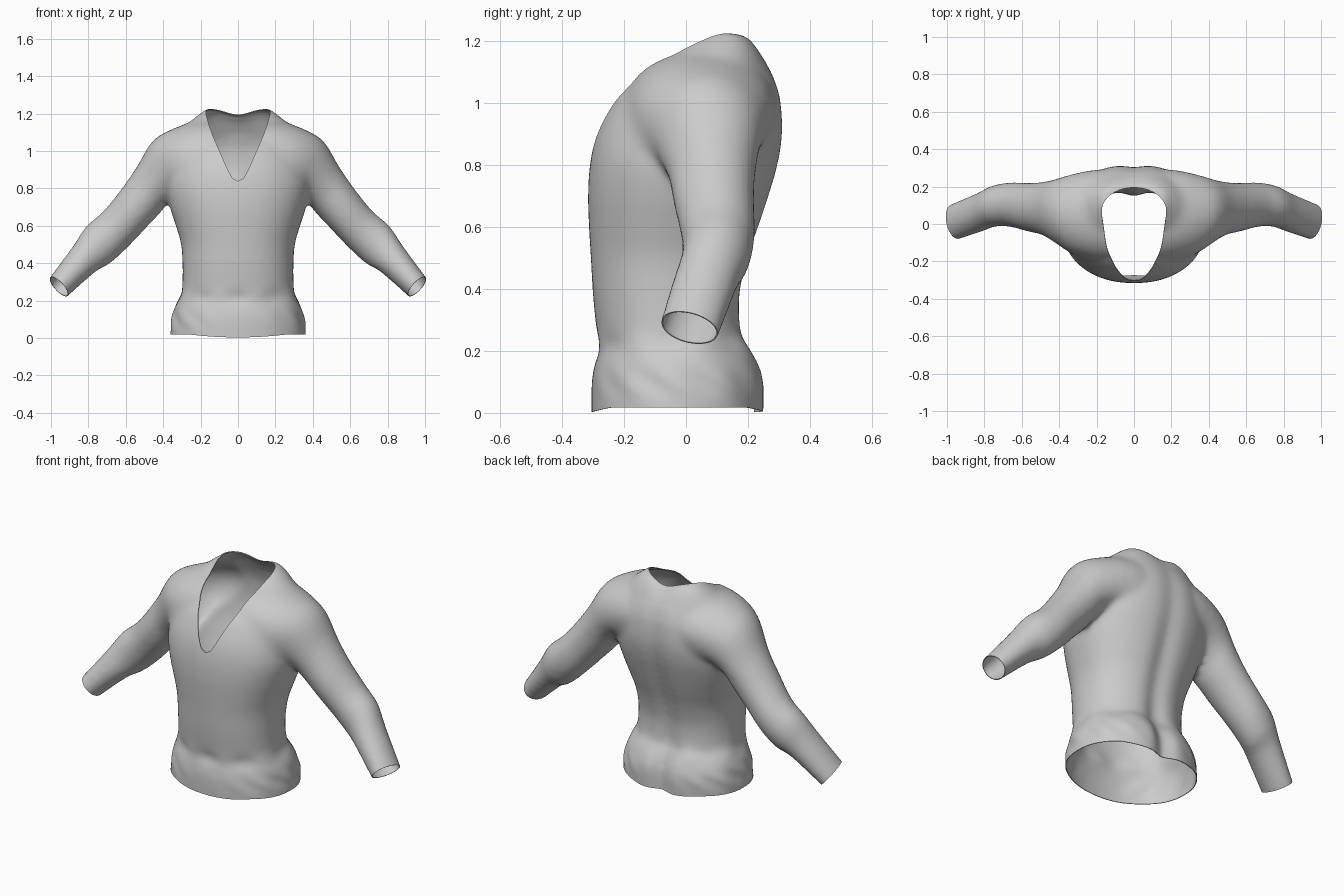
import bpy, bmesh, math
from mathutils import Vector

if "Cube" in bpy.data.objects:
    bpy.data.objects.remove(bpy.data.objects["Cube"])

grey = bpy.data.materials.new("light grey cloth")
grey.diffuse_color = (0.6, 0.6, 0.6, 1)
grey.use_nodes = True
grey.node_tree.nodes["Principled BSDF"].inputs["Base Color"].default_value = grey.diffuse_color


def make_object(name, bm):
    bmesh.ops.recalc_face_normals(bm, faces=bm.faces)
    me = bpy.data.meshes.new(name)
    bm.to_mesh(me)
    bm.free()
    ob = bpy.data.objects.new(name, me)
    bpy.context.collection.objects.link(ob)
    return ob


def loft(bm, rings):
    """Skin a list of point rings and cap both ends."""
    vs = [[bm.verts.new(p) for p in r] for r in rings]
    n = len(vs[0])
    for a, b in zip(vs, vs[1:]):
        for i in range(n):
            j = (i + 1) % n
            bm.faces.new((a[i], a[j], b[j], b[i]))
    bm.faces.new(vs[0][::-1])
    bm.faces.new(vs[-1])


def refine(rows, steps=4):
    """Catmull-Rom interpolation between section rows."""
    out = []
    for i in range(len(rows) - 1):
        p0, p1, p2, p3 = (rows[min(max(k, 0), len(rows) - 1)] for k in range(i - 1, i + 3))
        for s in range(steps):
            t = s / steps
            out.append([b + .5 * t * (c - a + t * (2 * a - 5 * b + 4 * c - d + t * (3 * (b - c) + d - a)))
                        for a, b, c, d in zip(p0, p1, p2, p3)])
    return out + [rows[-1]]


def prism(name, outline, axis, lo, hi):
    """Extrude a 2D outline along y (axis 1) or z (axis 2)."""
    bm = bmesh.new()
    loft(bm, [[(u, t, v) if axis == 1 else (u, v, t) for u, v in outline] for t in (lo, hi)])
    return make_object(name, bm)


def apply(ob, kind, **props):
    m = ob.modifiers.new(kind, kind)
    for k, v in props.items():
        setattr(m, k, v)
    bpy.context.view_layer.objects.active = ob
    bpy.ops.object.modifier_apply(modifier=m.name)


def spow(v, e):
    return math.copysign(abs(v) ** e, v)


# torso: height, half width, front y, back y, depth of the back groove
TORSO = [
    (-0.08, .362, -.303, .256, .035), (0.02, .362, -.305, .26, .04), (0.10, .352, -.304, .26, .045),
    (0.16, .34, -.294, .243, .045), (0.21, .318, -.28, .217, .045), (0.26, .30, -.288, .188, .035),
    (0.38, .296, -.30, .182, .025), (0.50, .304, -.307, .208, .025), (0.60, .332, -.313, .242, .025),
    (0.70, .364, -.316, .274, .022), (0.80, .385, -.31, .302, .018), (0.90, .38, -.288, .317, .015),
    (1.00, .35, -.24, .312, .012), (1.06, .325, -.19, .297, .01), (1.11, .295, -.135, .274, .005),
    (1.16, .255, -.06, .25, 0), (1.20, .205, .0, .228, 0), (1.228, .165, .04, .205, 0)]
bm = bmesh.new()
rings = []
N = 72
for z, w, f, b, g in refine(TORSO):
    ring = []
    for i in range(N):
        a = 2 * math.pi * i / N
        x = w * spow(math.cos(a), 0.9)
        y = (f + b) / 2 + (b - f) / 2 * spow(math.sin(a), 0.9)
        if math.sin(a) > 0:
            y -= g * math.exp(-(x / 0.055) ** 2)
        ring.append((x, y, z))
    rings.append(ring)
loft(bm, rings)

# sleeves: lower (x, z), upper (x, z), front y, back y
SLEEVE = [
    (.08, .80, .12, 1.17, -.20, .29), (.20, .79, .25, 1.155, -.19, .29),
    (.31, .77, .36, 1.115, -.16, .268), (.37, .725, .46, 1.055, -.105, .243),
    (.42, .665, .545, .91, -.06, .225), (.50, .58, .628, .79, -.04, .22),
    (.60, .475, .722, .675, -.015, .222), (.69, .395, .81, .598, -.015, .205),
    (.765, .352, .885, .487, -.042, .167), (.91, .224, 1.003, .327, -.087, .113),
    (.96, .18, 1.045, .27, -.10, .09)]
for s in (1, -1):
    rings = []
    for x0, z0, x1, z1, y0, y1 in refine(SLEEVE):
        lo, up = Vector((x0, 0, z0)), Vector((x1, 0, z1))
        ring = []
        for i in range(40):
            a = 2 * math.pi * i / 40
            p = (lo + up) / 2 + (up - lo) / 2 * math.sin(a)
            ring.append((s * p.x, (y0 + y1) / 2 + (y1 - y0) / 2 * math.cos(a), p.z))
        rings.append(ring)
    loft(bm, rings)
top = make_object("knitted_top", bm)

# fuse torso and sleeves into one cloth surface, softer over the shoulders
apply(top, 'REMESH', mode='VOXEL', voxel_size=0.015)
apply(top, 'SMOOTH', factor=0.5, iterations=8)
group = top.vertex_groups.new(name="shoulders")
for v in top.data.vertices:
    x, z = abs(v.co.x), v.co.z
    wx = min(1, max(0, (x - .17) / .08)) * min(1, max(0, (.58 - x) / .1))
    w = wx * min(1, max(0, (z - .82) / .1))
    if w > 0:
        group.add([v.index], w, 'REPLACE')
apply(top, 'SMOOTH', factor=0.5, iterations=40, vertex_group="shoulders")

# open the hem and the cuffs, add gentle folds near the waistband
bm = bmesh.new()
bm.from_mesh(top.data)
cuts = [((0, 0, 0.003), (0, 0, -1))]
cuts += [((s * .957, .01, .275), (s * .69, -.25, -.655)) for s in (1, -1)]
for co, no in cuts:
    bmesh.ops.bisect_plane(bm, geom=bm.verts[:] + bm.edges[:] + bm.faces[:],
                           plane_co=co, plane_no=no, clear_outer=True)
for v in bm.verts:
    x, y, z = v.co
    if z < 0.4 and abs(x) < 0.4:
        a = math.atan2(y, x)
        side = math.cos(a) ** 2
        fold = 0.006 * math.exp(-((z - .09) / .05) ** 2) * math.sin(13 * a + 30 * z) * side
        fold += 0.004 * math.exp(-((z - .22) / .04) ** 2) * math.sin(9 * a)
        v.co.x += fold * math.cos(a)
        v.co.y += fold * math.sin(a)
        v.co.z += 0.015 * min(1, (x / .25) ** 2) * max(0, 1 - z / .15)
    # dip at the nape
    if z > 1.1:
        v.co.z -= 0.03 * math.exp(-(x / .09) ** 2) * min(1, (z - 1.1) / .1)
bm.to_mesh(top.data)
bm.free()

# thin cloth
apply(top, 'SOLIDIFY', thickness=0.004, offset=-1)

# V neckline cut from the front, rounded opening cut from above
half = [(.03, .855), (.055, .90), (.09, .98), (.13, 1.07), (.155, 1.14), (.172, 1.2), (.172, 1.4)]
vee = [(0, .84)] + half + [(-x, z) for x, z in reversed(half)]
hole = [(.172 * math.cos(a), .07 + (.125 if math.sin(a) > 0 else .2) * math.sin(a))
        for a in (2 * math.pi * i / 40 for i in range(40))]
for cutter in (prism("neck_front_cutter", vee, 1, -.6, .07),
               prism("neck_top_cutter", hole, 2, 1.10, 1.4)):
    apply(top, 'BOOLEAN', operation='DIFFERENCE', solver='EXACT', object=cutter)
    bpy.data.objects.remove(cutter)

# smooth shading and colour
top.data.materials.clear()
top.data.materials.append(grey)
for p in top.data.polygons:
    p.material_index = 0
bpy.ops.object.select_all(action='DESELECT')
top.select_set(True)
bpy.context.view_layer.objects.active = top
bpy.ops.object.shade_smooth_by_angle(angle=math.radians(50))
